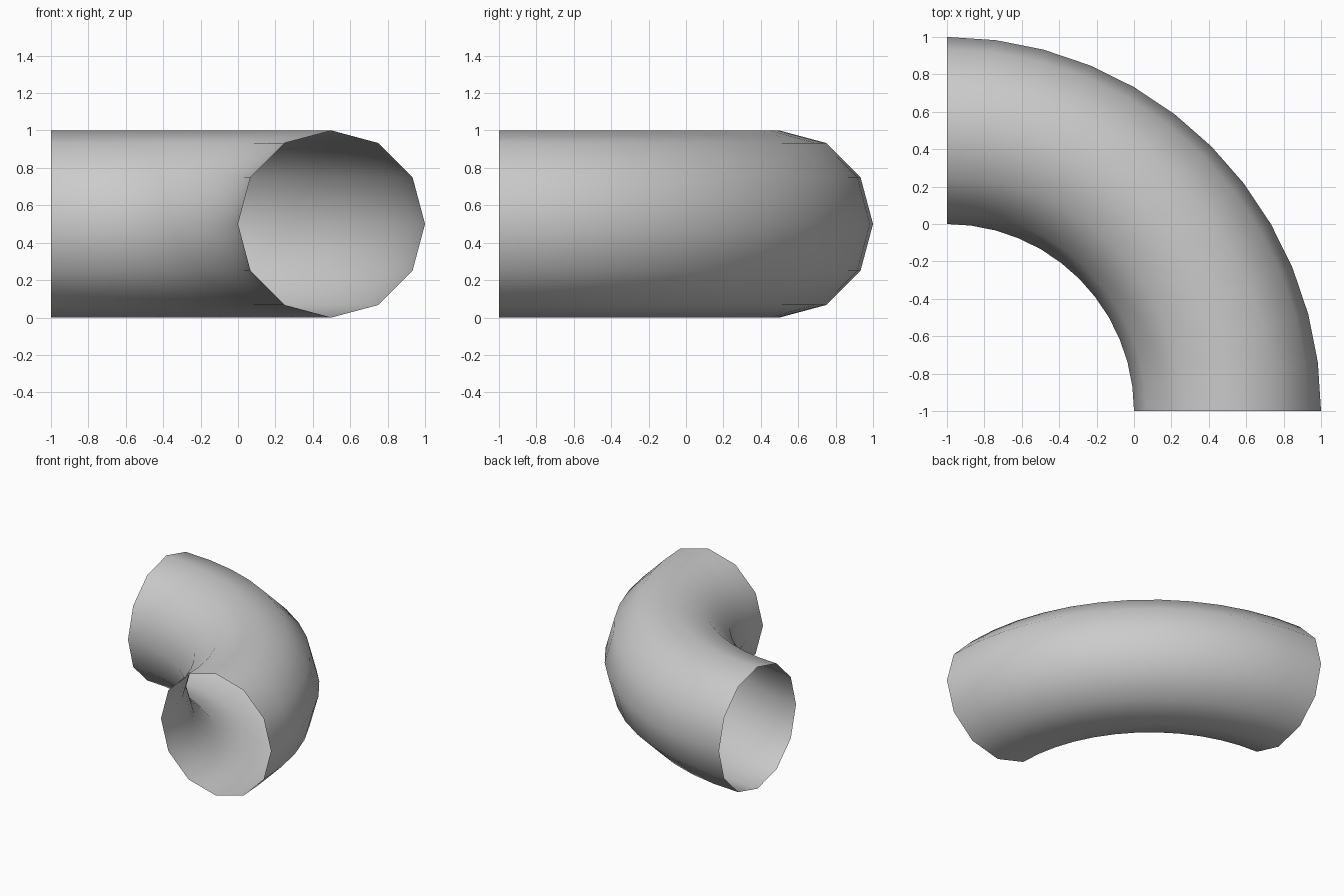
import bpy, bmesh
from math import cos, sin, pi

if "Cube" in bpy.data.objects:
    bpy.data.objects.remove(bpy.data.objects["Cube"])

BEND_R, TUBE_R = 1.5, 0.5   # bend centre-line and tube radius
SIDES, STEPS = 12, 12       # sides of the tube, steps along the quarter bend

bm = bmesh.new()

# Rings of the tube, swept a quarter turn about the corner (-1, -1)
rings = []
for i in range(STEPS + 1):
    a = pi / 2 * i / STEPS
    ring = []
    for j in range(SIDES):
        t = 2 * pi * j / SIDES
        r = BEND_R + TUBE_R * cos(t)
        ring.append(bm.verts.new((-1 + r * cos(a), -1 + r * sin(a), TUBE_R + TUBE_R * sin(t))))
    rings.append(ring)

# Open-ended wall, faces pointing outward
for r0, r1 in zip(rings, rings[1:]):
    for j in range(SIDES):
        k = (j + 1) % SIDES
        f = bm.faces.new((r0[j], r1[j], r1[k], r0[k]))
        f.smooth = True
bm.normal_update()
# Outer-side face must look away from the bend corner
if bm.faces[:][0].normal.x < 0:
    bmesh.ops.reverse_faces(bm, faces=bm.faces[:])

mesh = bpy.data.meshes.new("pipe_elbow")
bm.to_mesh(mesh)
bm.free()
pipe = bpy.data.objects.new("pipe_elbow", mesh)
bpy.context.collection.objects.link(pipe)
